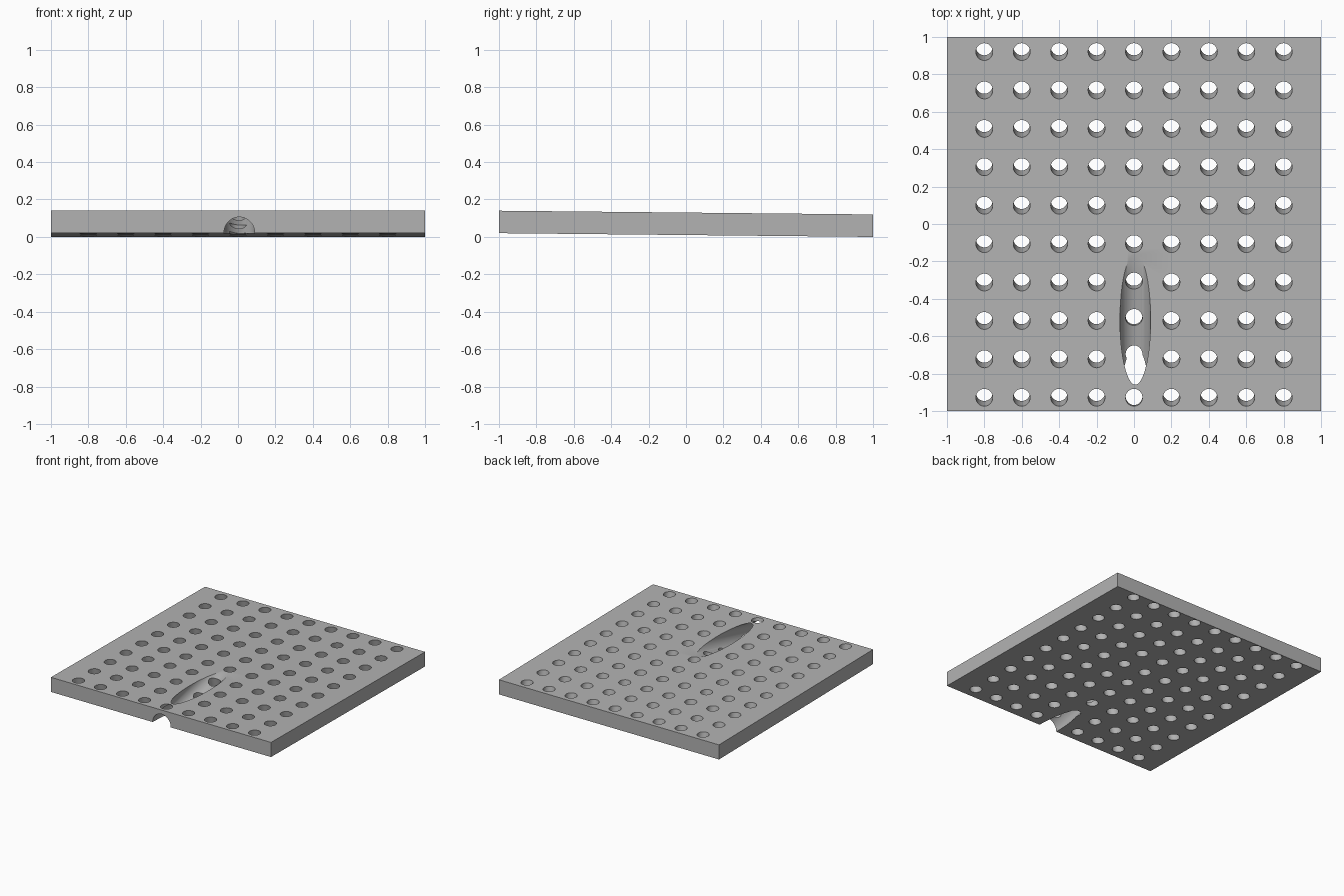
import bpy
import bmesh
from math import radians, cos, tan
from mathutils import Matrix, Vector

cube = bpy.data.objects.get("Cube")
if cube:
    bpy.data.objects.remove(cube, do_unlink=True)

TILT = radians(13)      # lean of the bore and the holes
RISE = 0.02             # the plate sits this much higher at the front
THICK = 0.12

grey = bpy.data.materials.new("plain grey")
grey.use_nodes = True
colour = (0.45, 0.45, 0.45, 1)
grey.diffuse_color = colour
grey.node_tree.nodes["Principled BSDF"].inputs["Base Color"].default_value = colour


def bottom(y):
    return RISE * (1 - y) / 2


def add_object(name, bm):
    mesh = bpy.data.meshes.new(name)
    bm.to_mesh(mesh)
    bm.free()
    mesh.materials.append(grey)
    obj = bpy.data.objects.new(name, mesh)
    bpy.context.collection.objects.link(obj)
    return obj


def add_cylinder(bm, centre, angle, radius, length, sides):
    matrix = Matrix.Translation(centre) @ Matrix.Rotation(angle, 4, "X")
    bmesh.ops.create_cone(bm, cap_ends=True, segments=sides, radius1=radius,
                          radius2=radius, depth=length, matrix=matrix)


# Square plate, sloping gently down to the back
bm = bmesh.new()
bmesh.ops.create_cube(bm, size=2)
for v in bm.verts:
    v.co.z = bottom(v.co.y) + (THICK if v.co.z > 0 else 0)
plate = add_object("perforated_plate", bm)

# Grid of leaning holes
bm = bmesh.new()
pitch = 0.2 / cos(TILT)
for row in range(10):
    y = 0.92 - row * pitch
    top = bottom(y) + THICK
    for col in range(-4, 5):
        add_cylinder(bm, Vector((col * 0.2, y, top)), TILT, 0.045, 0.5, 40)
hole_cutter = add_object("hole_cutter", bm)

# Shallow bore rising from the front edge to the top face
bm = bmesh.new()
bore_y = -0.51
bore_z = 0.135 + tan(TILT) * 0.0
add_cylinder(bm, Vector((0.007, bore_y, bore_z)), TILT - radians(90), 0.082, 2.4, 64)
bore_cutter = add_object("bore_cutter", bm)

# The bore axis must rise towards the back
bore_cutter.data.transform(Matrix.Identity(4))

for cutter in (hole_cutter, bore_cutter):
    cut = plate.modifiers.new(cutter.name, "BOOLEAN")
    cut.operation = "DIFFERENCE"
    cut.solver = "EXACT"
    cut.object = cutter
    cutter.hide_render = True

# Bake the cuts and drop the cutters
bpy.context.view_layer.update()
evaluated = plate.evaluated_get(bpy.context.evaluated_depsgraph_get())
baked = bpy.data.meshes.new_from_object(evaluated)
plate.modifiers.clear()
plate.data = baked
for cutter in (hole_cutter, bore_cutter):
    bpy.data.objects.remove(cutter, do_unlink=True)

bpy.ops.object.select_all(action="DESELECT")
plate.select_set(True)
bpy.context.view_layer.objects.active = plate
bpy.ops.object.shade_smooth_by_angle(angle=radians(30))
